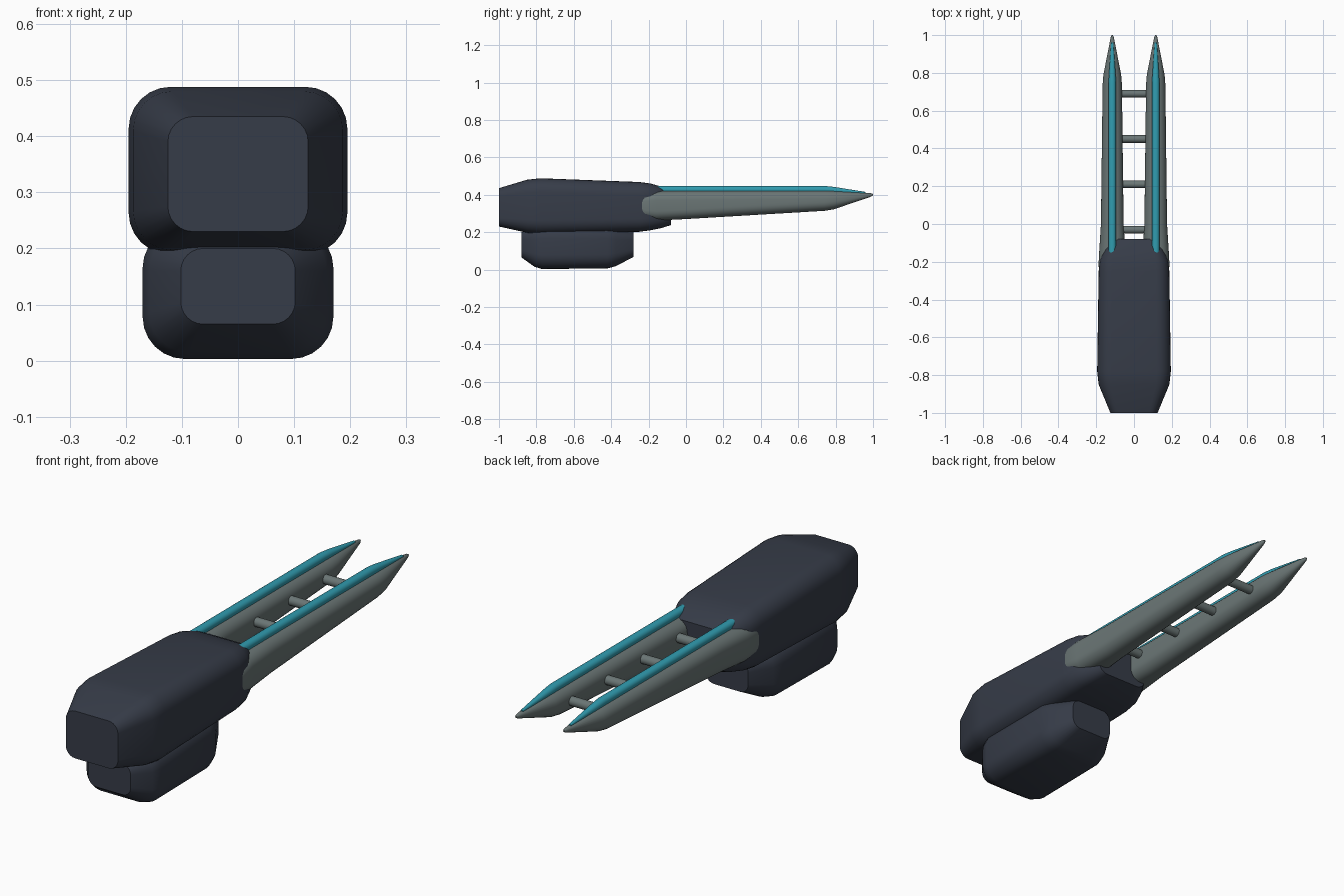
import bpy, bmesh, math

if "Cube" in bpy.data.objects:
    bpy.data.objects.remove(bpy.data.objects["Cube"], do_unlink=True)


def material(name, rgb):
    m = bpy.data.materials.new(name)
    m.use_nodes = True
    m.diffuse_color = (*rgb, 1)
    m.node_tree.nodes["Principled BSDF"].inputs["Base Color"].default_value = (*rgb, 1)
    return m


slate = material("dark slate", (0.037, 0.045, 0.065))
steel = material("grey steel", (0.145, 0.18, 0.178))
cyan = material("cyan glow", (0.03, 0.33, 0.43))


def rounded_rect(half_w, low, high, radius, steps=6):
    """Outline points (x, z) of a rounded rectangle."""
    half_h, mid = (high - low) / 2, (high + low) / 2
    r = min(radius, half_w, half_h)
    points = []
    for corner in range(4):
        start = corner * math.pi / 2
        sx = 1 if corner in (0, 3) else -1
        sz = 1 if corner < 2 else -1
        for i in range(steps + 1):
            a = start + math.pi / 2 * i / steps
            points.append((sx * (half_w - r) + r * math.cos(a),
                           mid + sz * (half_h - r) + r * math.sin(a)))
    return points


def loft(name, sections, mat, x=0):
    """Skin rounded rectangles given as (y, half width, low z, high z, radius)."""
    bm = bmesh.new()
    rings = [[bm.verts.new((x + px, y, pz)) for px, pz in rounded_rect(*shape)]
             for y, *shape in sections]
    n = len(rings[0])
    for a, b in zip(rings, rings[1:]):
        for i in range(n):
            j = (i + 1) % n
            bm.faces.new((a[i], a[j], b[j], b[i]))
    bm.faces.new(rings[0])
    bm.faces.new(rings[-1])
    bmesh.ops.remove_doubles(bm, verts=bm.verts, dist=0.00005)
    bmesh.ops.recalc_face_normals(bm, faces=bm.faces)
    mesh = bpy.data.meshes.new(name)
    bm.to_mesh(mesh)
    bm.free()
    obj = bpy.data.objects.new(name, mesh)
    bpy.context.collection.objects.link(obj)
    mesh.materials.append(mat)
    smooth(obj)
    return obj


def smooth(obj):
    bpy.ops.object.select_all(action='DESELECT')
    obj.select_set(True)
    bpy.context.view_layer.objects.active = obj
    bpy.ops.object.shade_smooth_by_angle(angle=math.radians(35))


# Main housing
loft("main_housing", [
    (-1.0, 0.125, 0.23, 0.435, 0.045),
    (-0.85, 0.187, 0.197, 0.48, 0.07),
    (-0.78, 0.195, 0.189, 0.488, 0.075),
    (-0.25, 0.187, 0.202, 0.468, 0.07),
    (-0.19, 0.18, 0.21, 0.46, 0.065),
    (-0.13, 0.155, 0.222, 0.443, 0.055),
    (-0.08, 0.125, 0.238, 0.418, 0.045),
], slate)

# Lower housing
loft("lower_housing", [
    (-0.88, 0.102, 0.065, 0.2, 0.04),
    (-0.81, 0.158, 0.015, 0.23, 0.07),
    (-0.77, 0.17, 0.003, 0.24, 0.075),
    (-0.42, 0.168, 0.006, 0.24, 0.075),
    (-0.375, 0.156, 0.018, 0.23, 0.07),
    (-0.28, 0.102, 0.068, 0.2, 0.04),
], slate)

# Pair of rails with glowing strips
for side, sign in (("left", 1), ("right", -1)):
    loft(side + "_rail", [
        (-0.27, 0.064, 0.29, 0.39, 0.045),
        (-0.22, 0.073, 0.268, 0.415, 0.05),
        (-0.16, 0.07, 0.262, 0.42, 0.05),
        (0.0, 0.06, 0.27, 0.422, 0.05),
        (0.74, 0.051, 0.314, 0.423, 0.045),
        (0.79, 0.047, 0.322, 0.421, 0.042),
        (0.99, 0.008, 0.39, 0.408, 0.008),
        (1.0, 0.003, 0.396, 0.404, 0.003),
    ], steel, sign * 0.115)
    loft(side + "_glow_strip", [
        (-0.17, 0.02, 0.405, 0.447, 0.018),
        (0.74, 0.02, 0.405, 0.447, 0.018),
        (0.79, 0.018, 0.403, 0.442, 0.017),
        (0.96, 0.006, 0.4, 0.415, 0.005),
    ], cyan, sign * 0.115)

# Rungs joining the rails
for i in range(4):
    bpy.ops.mesh.primitive_cylinder_add(
        vertices=24, radius=0.02, depth=0.2,
        location=(0, -0.03 + 0.24 * i, 0.365), rotation=(0, math.pi / 2, 0))
    rung = bpy.context.object
    rung.name = "rung_%d" % (i + 1)
    rung.data.materials.append(steel)
    smooth(rung)
